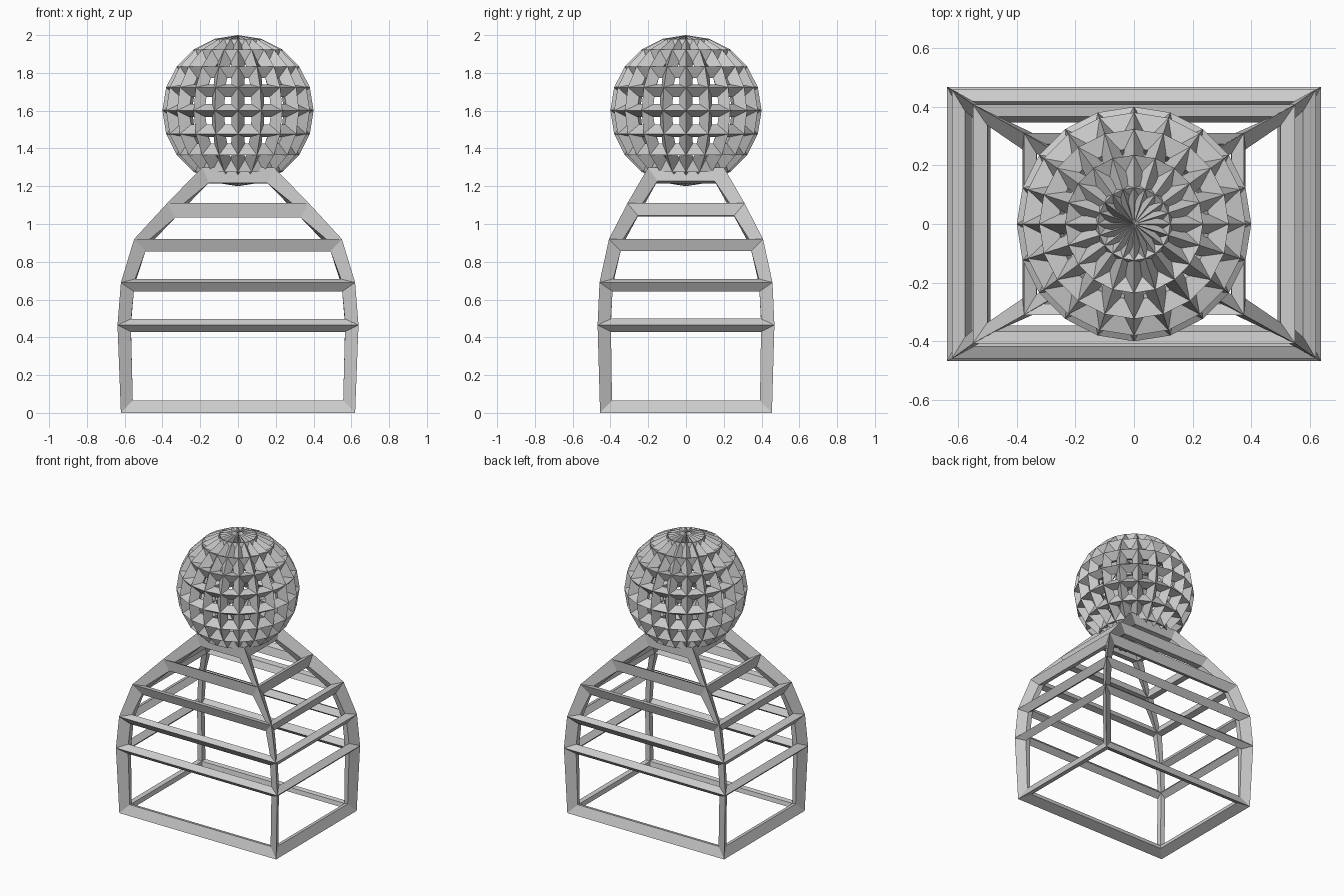
import bpy, bmesh

if "Cube" in bpy.data.objects:
    bpy.data.objects.remove(bpy.data.objects["Cube"])


def add_wire(obj, thickness=0.1):
    # struts sunk inward from the outer surface
    mod = obj.modifiers.new("struts", 'WIREFRAME')
    mod.thickness = thickness
    mod.offset = -1
    mod.use_even_offset = False
    mod.use_boundary = True
    mod.use_replace = True


def make_object(name, bm):
    bmesh.ops.recalc_face_normals(bm, faces=bm.faces)
    mesh = bpy.data.meshes.new(name)
    bm.to_mesh(mesh)
    bm.free()
    obj = bpy.data.objects.new(name, mesh)
    bpy.context.collection.objects.link(obj)
    add_wire(obj)
    return obj


# torso cage: stacked rectangles (half width, half depth, height)
levels = [(0.62, 0.455, 0), (0.638, 0.468, 0.465), (0.62, 0.458, 0.69),
          (0.55, 0.408, 0.92), (0.375, 0.31, 1.11), (0.19, 0.2, 1.3)]
bm = bmesh.new()
rings = [[bm.verts.new((sx * x, sy * y, z))
          for sx, sy in ((-1, -1), (1, -1), (1, 1), (-1, 1))]
         for x, y, z in levels]
for low, high in zip(rings, rings[1:]):
    for i in range(4):
        j = (i + 1) % 4
        bm.faces.new((low[i], low[j], high[j], high[i]))
bm.faces.new(rings[0][::-1])
bm.faces.new(rings[-1])
make_object("torso_cage", bm)

# head cage: lattice sphere
bm = bmesh.new()
bmesh.ops.create_uvsphere(bm, u_segments=20, v_segments=10, radius=0.4)
bmesh.ops.translate(bm, verts=bm.verts, vec=(0, 0, 1.6))
make_object("head_cage", bm)
